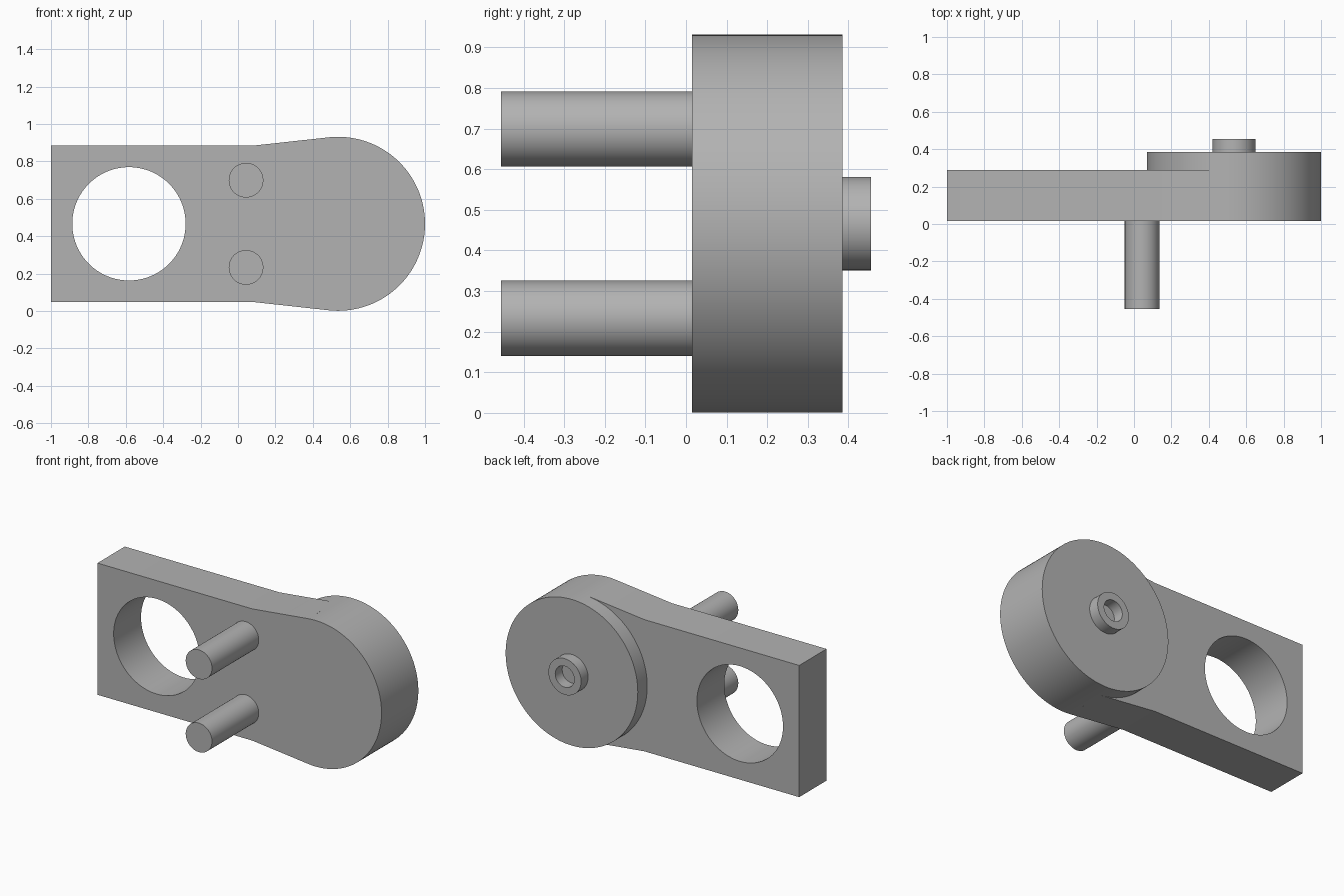
import bpy, bmesh, math
from mathutils import Vector

if "Cube" in bpy.data.objects:
    bpy.data.objects.remove(bpy.data.objects["Cube"], do_unlink=True)

GREY = (0.45, 0.45, 0.45, 1)
mat = bpy.data.materials.new("plain grey")
mat.use_nodes = True
mat.diffuse_color = GREY
mat.node_tree.nodes["Principled BSDF"].inputs["Base Color"].default_value = GREY

FRONT, MID_Z = 0.015, 0.466
HUB_X, HUB_R = 0.535, 0.465


def finish(name, bm):
    bmesh.ops.recalc_face_normals(bm, faces=bm.faces)
    mesh = bpy.data.meshes.new(name)
    bm.to_mesh(mesh)
    bm.free()
    mesh.materials.append(mat)
    obj = bpy.data.objects.new(name, mesh)
    bpy.context.collection.objects.link(obj)
    return obj


def lathe(name, x, z, profile, steps=96):
    """Revolve (radius, y) points about an axis parallel to y."""
    bm = bmesh.new()
    verts = [bm.verts.new((x + r, y, z)) for r, y in profile]
    edges = [bm.edges.new(pair) for pair in zip(verts, verts[1:])]
    bmesh.ops.spin(bm, geom=verts + edges, cent=(x, 0, z), axis=(0, 1, 0),
                   angle=math.tau, steps=steps)
    bmesh.ops.remove_doubles(bm, verts=bm.verts, dist=1e-5)
    return finish(name, bm)


def rod(name, x, z, r, y0, y1, steps=96):
    return lathe(name, x, z, [(0, y0), (r, y0), (r, y1), (0, y1)], steps)


def combine(target, other, operation):
    mod = target.modifiers.new(operation.lower(), 'BOOLEAN')
    mod.operation, mod.object, mod.solver = operation, other, 'EXACT'
    bpy.context.view_layer.objects.active = target
    bpy.ops.object.modifier_apply(modifier=mod.name)
    bpy.data.objects.remove(other, do_unlink=True)


# Arm: straight bar, then flared tangentially into the hub
half, bend_x = 0.419, 0.09
to_bend = Vector((bend_x - HUB_X, half))
angle = math.atan2(to_bend.y, to_bend.x) - math.acos(HUB_R / to_bend.length)
tangent = (HUB_X + HUB_R * math.cos(angle), HUB_R * math.sin(angle))
upper = [(-1, half), (bend_x, half), tangent]
outline = upper + [(HUB_X, 0)] + [(x, -z) for x, z in reversed(upper)]
bm = bmesh.new()
face = bm.faces.new([bm.verts.new((x, FRONT, MID_Z + z)) for x, z in outline])
ext = bmesh.ops.extrude_face_region(bm, geom=[face])
bmesh.ops.translate(bm, vec=(0, 0.29 - FRONT, 0),
                    verts=[v for v in ext["geom"] if isinstance(v, bmesh.types.BMVert)])
body = finish("arm_and_hub", bm)

# Round hub merged in, then the large through hole
combine(body, rod("hub", HUB_X, MID_Z, HUB_R, FRONT, 0.385, 128), 'UNION')
combine(body, rod("hole_cutter", -0.583, MID_Z, 0.303, -0.2, 0.6), 'DIFFERENCE')
parts = [body]

# Two front pins
for side, sign in (("lower", -1), ("upper", 1)):
    parts.append(rod(side + "_pin", 0.043, MID_Z + sign * 0.233, 0.0925, -0.455, FRONT))

# Hollow boss on the back of the hub
parts.append(lathe("hollow_boss", HUB_X, MID_Z,
                   [(0.115, 0.385), (0.115, 0.455), (0.067, 0.455), (0.067, 0.385)]))

bpy.ops.object.select_all(action='DESELECT')
for obj in parts:
    obj.select_set(True)
bpy.context.view_layer.objects.active = body
bpy.ops.object.shade_smooth_by_angle(angle=math.radians(30))
